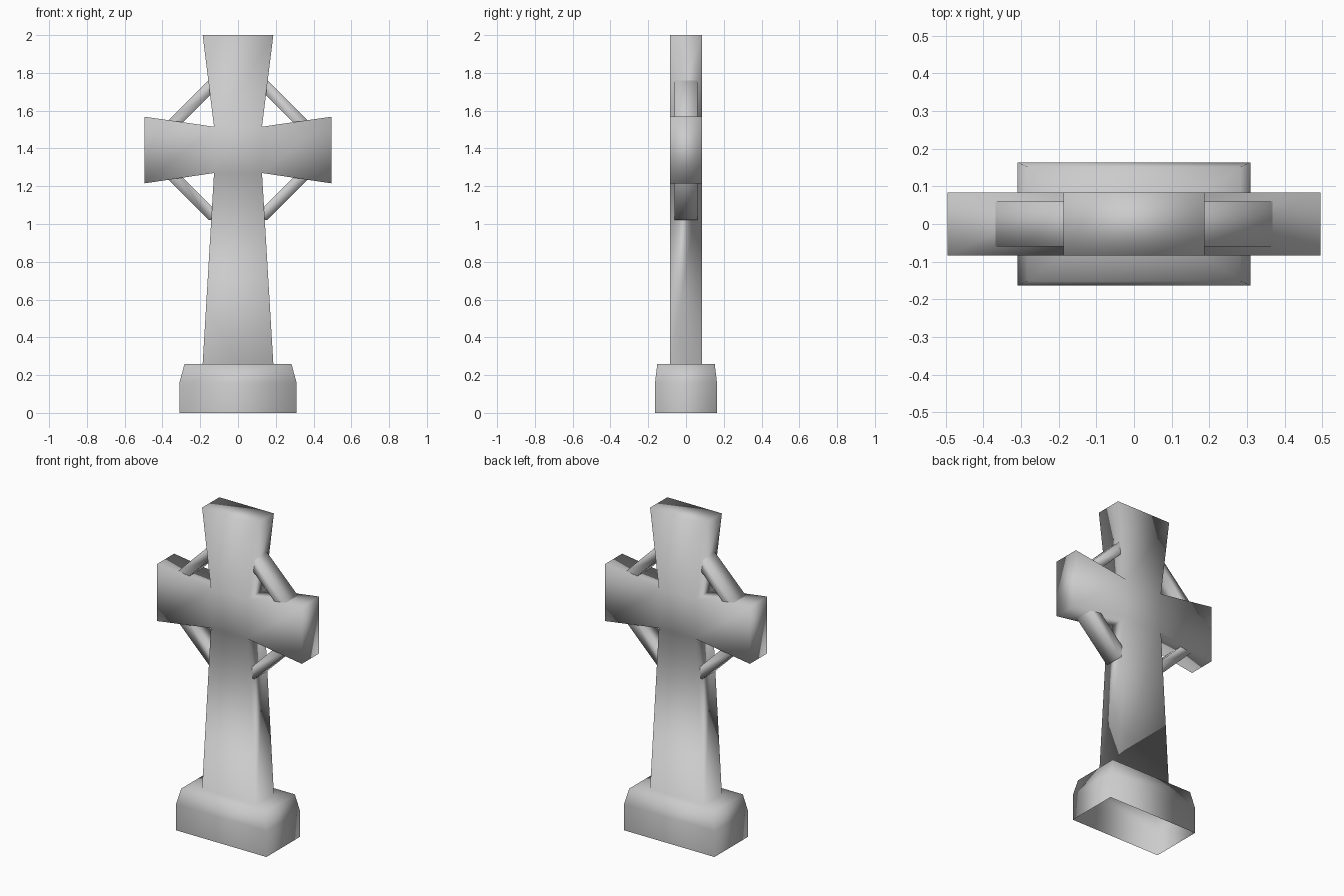
import bpy
import bmesh
from math import cos, sin, pi

cube = bpy.data.objects.get("Cube")
if cube:
    bpy.data.objects.remove(cube, do_unlink=True)

stone = bpy.data.materials.new("grey stone")
stone.use_nodes = True
GREY = (0.6, 0.6, 0.6, 1)
stone.diffuse_color = GREY
stone.node_tree.nodes["Principled BSDF"].inputs["Base Color"].default_value = GREY


def finish(bm, name):
    """Turn a bmesh into a smooth stone object."""
    bmesh.ops.recalc_face_normals(bm, faces=bm.faces)
    for f in bm.faces:
        f.smooth = True
    mesh = bpy.data.meshes.new(name)
    bm.to_mesh(mesh)
    bm.free()
    mesh.materials.append(stone)
    obj = bpy.data.objects.new(name, mesh)
    bpy.context.collection.objects.link(obj)


def bridge(bm, a, b):
    """Join two equal loops of vertices with quads."""
    n = len(a)
    return [bm.faces.new((a[i], a[(i + 1) % n], b[(i + 1) % n], b[i])) for i in range(n)]


# Plinth, shaft and head: one skin through rectangles (half x, half y, z), open underneath
DEPTH = 0.084
WAIST_LOW, WAIST_HIGH = 1.27, 1.515
sections = [
    (0.31, 0.164, 0), (0.31, 0.164, 0.16), (0.283, 0.152, 0.26),
    (0.187, DEPTH, 0.26), (0.127, DEPTH, WAIST_LOW),
    (0.127, DEPTH, WAIST_HIGH), (0.187, DEPTH, 2),
]
bm = bmesh.new()
loops = [[bm.verts.new((sx * hx, sy * hy, z))
          for sx, sy in ((-1, -1), (1, -1), (1, 1), (-1, 1))]
         for hx, hy, z in sections]
crossing = []
for low, high in zip(loops, loops[1:]):
    faces = bridge(bm, low, high)
    if low[0].co.z == loops[4][0].co.z:
        crossing = faces
bm.faces.new(loops[-1])

# Side arms: extrude the two side faces of the crossing and flare them
for face in (crossing[1], crossing[3]):
    side = 1 if face.calc_center_median().x > 0 else -1
    middle = (WAIST_LOW + WAIST_HIGH) / 2
    grown = bmesh.ops.extrude_discrete_faces(bm, faces=[face])["faces"][0]
    for v in grown.verts:
        v.co.x = side * 0.496
        v.co.z = 1.568 if v.co.z > middle else 1.215
bmesh.ops.remove_doubles(bm, verts=bm.verts, dist=0.0001)
finish(bm, "cross_and_plinth")

# Eight-sided ring through the arms
RING_Z, RING_DEPTH = 1.392, 0.06
OUTER, INNER = 0.402, 0.335
bm = bmesh.new()
rings = []
for i in range(8):
    a = (i + 0.5) * pi / 4
    rings.append([bm.verts.new((r * cos(a), y, RING_Z + r * sin(a)))
                  for r, y in ((OUTER, -RING_DEPTH), (OUTER, RING_DEPTH),
                               (INNER, RING_DEPTH), (INNER, -RING_DEPTH))])
for i in range(8):
    bridge(bm, rings[i], rings[(i + 1) % 8])
finish(bm, "ring")
